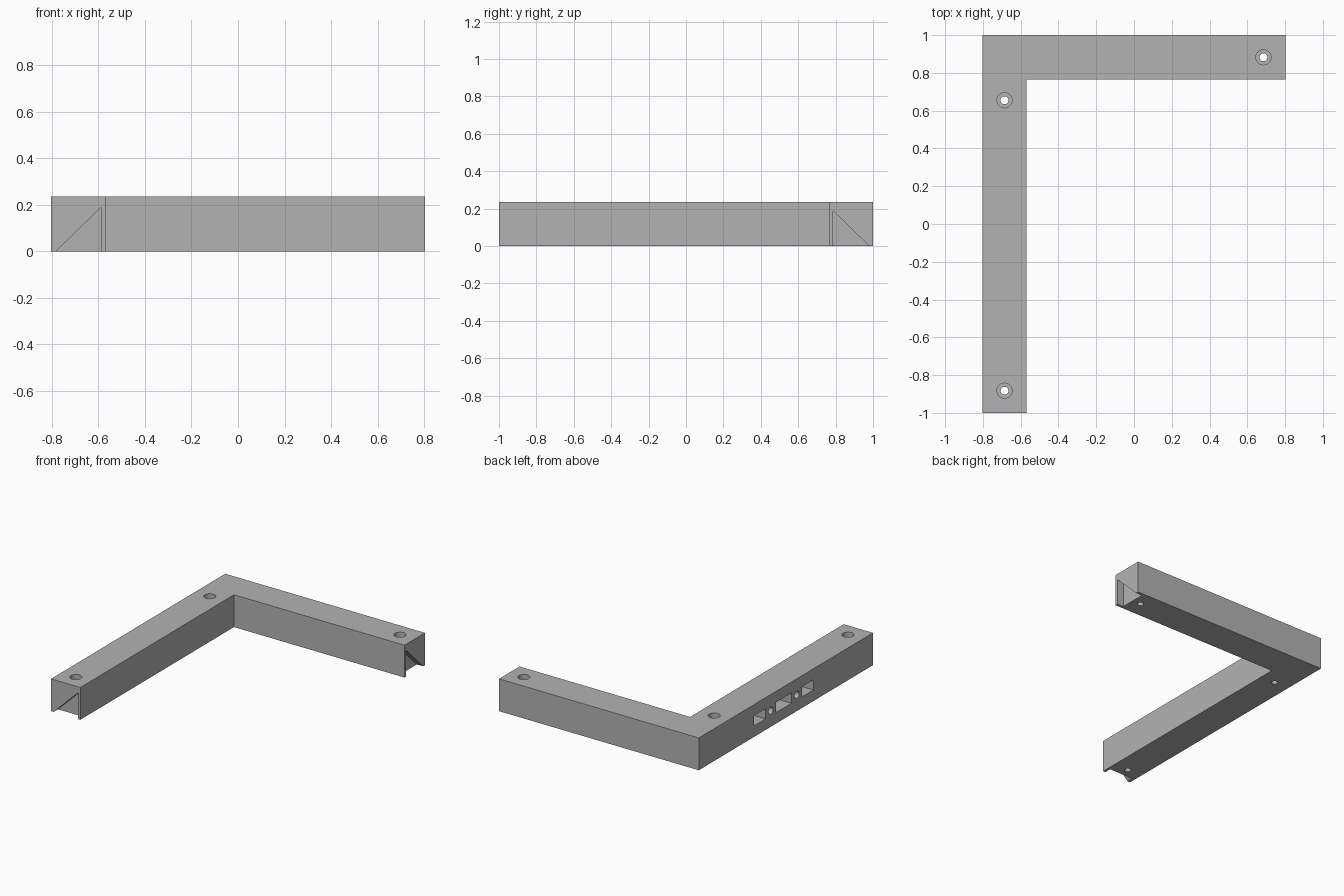
import bpy, bmesh, math
from mathutils import Matrix, Vector

if "Cube" in bpy.data.objects:
    bpy.data.objects.remove(bpy.data.objects["Cube"])

X, Y, H = 0.803, 1.0, 0.235   # half extents and bar thickness
W = 0.235                     # bar width

grey = bpy.data.materials.new("light grey")
grey.use_nodes = True
colour = (0.45, 0.45, 0.45, 1)
grey.diffuse_color = colour
grey.node_tree.nodes["Principled BSDF"].inputs["Base Color"].default_value = colour


def prism(name, outline, sweep):
    """Extrude a closed outline of 3D points along a vector."""
    bm = bmesh.new()
    face = bm.faces.new([bm.verts.new(p) for p in outline])
    out = bmesh.ops.extrude_face_region(bm, geom=[face])["geom"]
    moved = [v for v in out if isinstance(v, bmesh.types.BMVert)]
    bmesh.ops.translate(bm, verts=moved, vec=Vector(sweep))
    bmesh.ops.recalc_face_normals(bm, faces=bm.faces)
    return finish(name, bm)


def cylinder(name, centre, radius, length, axis="Z"):
    bm = bmesh.new()
    turn = Matrix.Rotation(math.pi / 2, 4, "Y") if axis == "X" else Matrix()
    bmesh.ops.create_cone(bm, cap_ends=True, segments=32, radius1=radius,
                          radius2=radius, depth=length,
                          matrix=Matrix.Translation(centre) @ turn)
    return finish(name, bm)


def finish(name, bm):
    mesh = bpy.data.meshes.new(name)
    bm.to_mesh(mesh)
    bm.free()
    mesh.materials.append(grey)
    obj = bpy.data.objects.new(name, mesh)
    bpy.context.collection.objects.link(obj)
    return obj


# L-shaped bar
corner = [(-X, -Y), (W - X, -Y), (W - X, Y - W), (X, Y - W), (X, Y), (-X, Y)]
bracket = prism("corner_bracket", [(x, y, 0) for x, y in corner], (0, 0, H))

cutters = []

# Counterbored screw holes
for x, y in [(X - W / 2, Y - W / 2), (W / 2 - X, 0.655), (W / 2 - X, W / 2 - Y)]:
    cutters.append(cylinder("screw_hole_cutter", (x, y, H / 2), 0.021, 2 * H))
    cutters.append(cylinder("counterbore_cutter", (x, y, H), 0.04, 0.24))

# Triangular notch in each bar end, open at the bottom
notch = [(0.02, 0.19), (0.02, -0.02), (0.235, -0.02)]
depth = 0.05
cutters.append(prism("front_notch_cutter",
                     [(W - X - a, -Y - depth, z) for a, z in notch], (0, 2 * depth, 0)))
cutters.append(prism("side_notch_cutter",
                     [(X - depth, Y - W + a, z) for a, z in notch], (2 * depth, 0, 0)))

# Row of pockets and pilot holes in the outer side of the long bar
row_y, pocket = 0.023, 0.14
for offset, width in [(-0.275, 0.13), (0, 0.175), (0.275, 0.13)]:
    y, w, h = row_y + offset, width / 2, 0.037
    outline = [(-X - pocket, y + a * w, H / 2 + b * h)
               for a, b in [(-1, -1), (1, -1), (1, 1), (-1, 1)]]
    cutters.append(prism("pocket_cutter", outline, (2 * pocket, 0, 0)))
for side in (-1, 1):
    cutters.append(cylinder("pilot_hole_cutter", (-X, row_y + side * 0.15, H / 2),
                            0.026, 2 * pocket, "X"))

# Cut everything out of the bar
for cutter in cutters:
    cutter.hide_render = True
    cut = bracket.modifiers.new("cut", "BOOLEAN")
    cut.operation = "DIFFERENCE"
    cut.solver = "EXACT"
    cut.object = cutter
bpy.context.view_layer.objects.active = bracket
bracket.select_set(True)
for name in [m.name for m in bracket.modifiers]:
    bpy.ops.object.modifier_apply(modifier=name)
for cutter in cutters:
    bpy.data.objects.remove(cutter)

# Round hole walls shade smooth, edges stay sharp
bpy.ops.object.select_all(action="DESELECT")
bracket.select_set(True)
bpy.ops.object.shade_smooth_by_angle(angle=math.radians(30))
